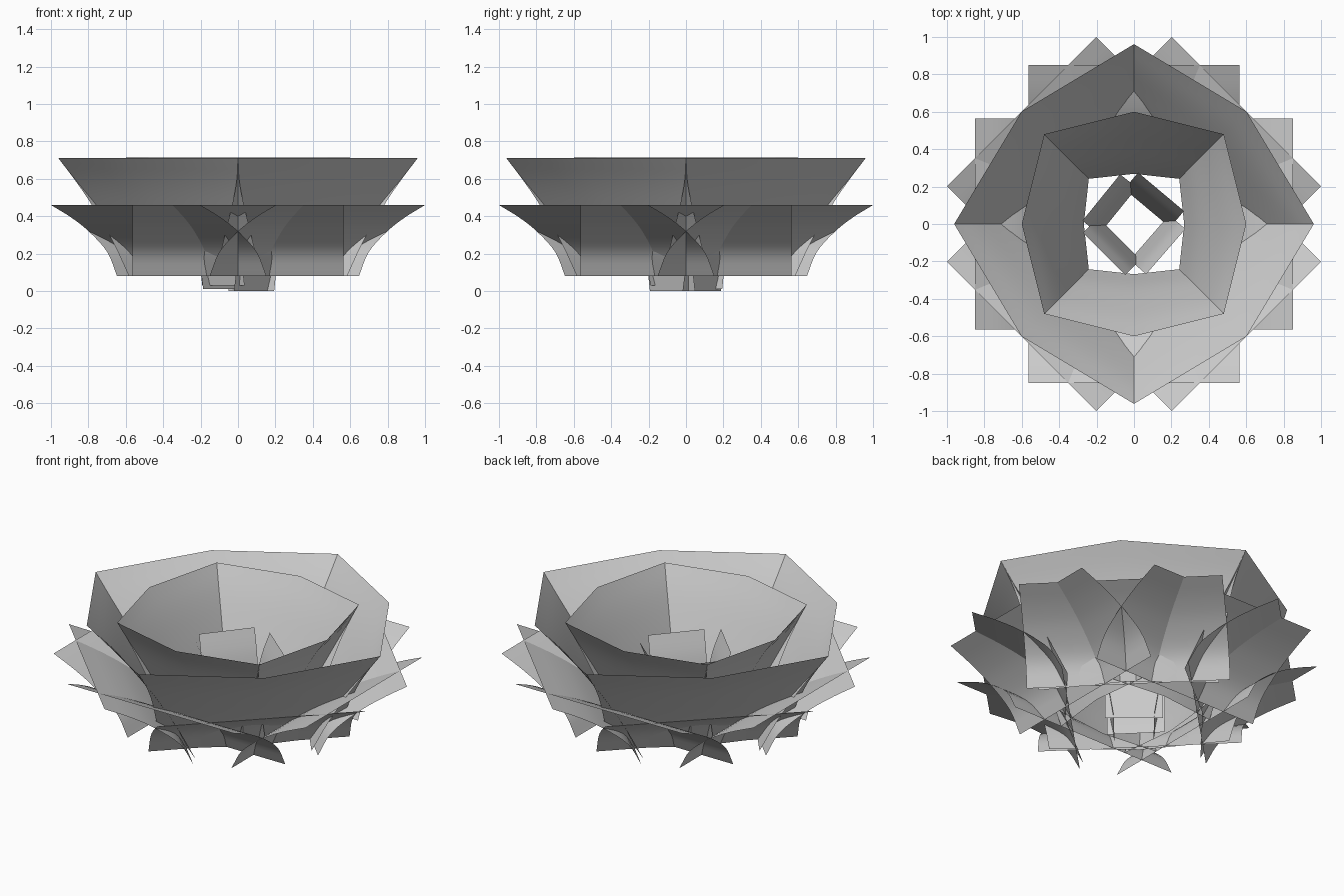
import bpy, math
from mathutils import Vector, Matrix

if "Cube" in bpy.data.objects:
    bpy.data.objects.remove(bpy.data.objects["Cube"])


def spline(pts, n):
    # Catmull-Rom curve through control points, n samples per span
    pts = [Vector(p) for p in pts]
    ext = [2 * pts[0] - pts[1]] + pts + [2 * pts[-1] - pts[-2]]
    out = []
    for i in range(len(pts) - 1):
        a, b, c, d = ext[i:i + 4]
        for k in range(n):
            t = k / n
            out.append(0.5 * (2 * b + (c - a) * t + (2 * a - 5 * b + 4 * c - d) * t * t
                              + (3 * b - a - 3 * c + d) * t ** 3))
    return out + [pts[-1]]


def petal(name, rows, angle, scale=1.0, shift=0.0):
    # rows: list of strips of (distance, sideways, height) points
    rot = Matrix.Rotation(angle, 3, 'Z')
    n = len(rows[0])
    verts = [rot @ Vector((p[0] * scale, p[1] * scale, p[2] + shift)) for r in rows for p in r]
    faces = [(i * n + j, i * n + j + 1, (i + 1) * n + j + 1, (i + 1) * n + j)
             for i in range(len(rows) - 1) for j in range(n - 1)]
    me = bpy.data.meshes.new(name)
    me.from_pydata(verts, [], faces)
    me.polygons.foreach_set("use_smooth", [True] * len(faces))
    me.update()
    ob = bpy.data.objects.new(name, me)
    bpy.context.collection.objects.link(ob)


# Eight low outer petals: straight across, flaring outward
HALF = 0.565
low = spline([(0.35, 0.08, 0), (0.425, 0.21, 0), (0.565, 0.32, 0),
              (0.70, 0.395, 0), (0.85, 0.46, 0)], 4)
low_rows = [[(p.x, s * HALF, p.y) for s in (-1, 0, 1)] for p in low]
for i in range(8):
    petal(f"low_petal_{i + 1}", low_rows, i * math.pi / 4)

# Two cups of four petals, folded down the middle and widening upward
mid = spline([(0.38, 0, 0.08), (0.48, 0, 0.27), (0.62, 0, 0.46),
              (0.725, 0, 0.59), (0.85, 0, 0.712)], 4)
end = spline([(0.325, 0.50, 0.08), (0.42, 0.53, 0.27), (0.53, 0.575, 0.46),
              (0.61, 0.62, 0.59), (0.68, 0.68, 0.712)], 4)
cup_rows = [[(e.x, -e.y, e.z), tuple(m), tuple(e)] for m, e in zip(mid, end)]
for i in range(4):
    a = i * math.pi / 2
    petal(f"outer_cup_petal_{i + 1}", cup_rows, a + math.pi / 4)
    petal(f"inner_cup_petal_{i + 1}", cup_rows, a, 0.706, 0.003)

# Four narrow upright petals at the heart, each turned a little
heart = spline([(0.11, 0, 0), (0.14, 0, 0.18), (0.175, 0, 0.36), (0.225, 0, 0.5)], 3)
heart_rows = [[(p.x, s * 0.16, p.z) for s in (-1, 0, 1)] for p in heart]
for i, (deg, lift) in enumerate([(50, 0.0), (141, 0.01), (225, 0.03), (319, 0.0)]):
    petal(f"heart_petal_{i + 1}", heart_rows, math.radians(deg), 1.0, lift)
